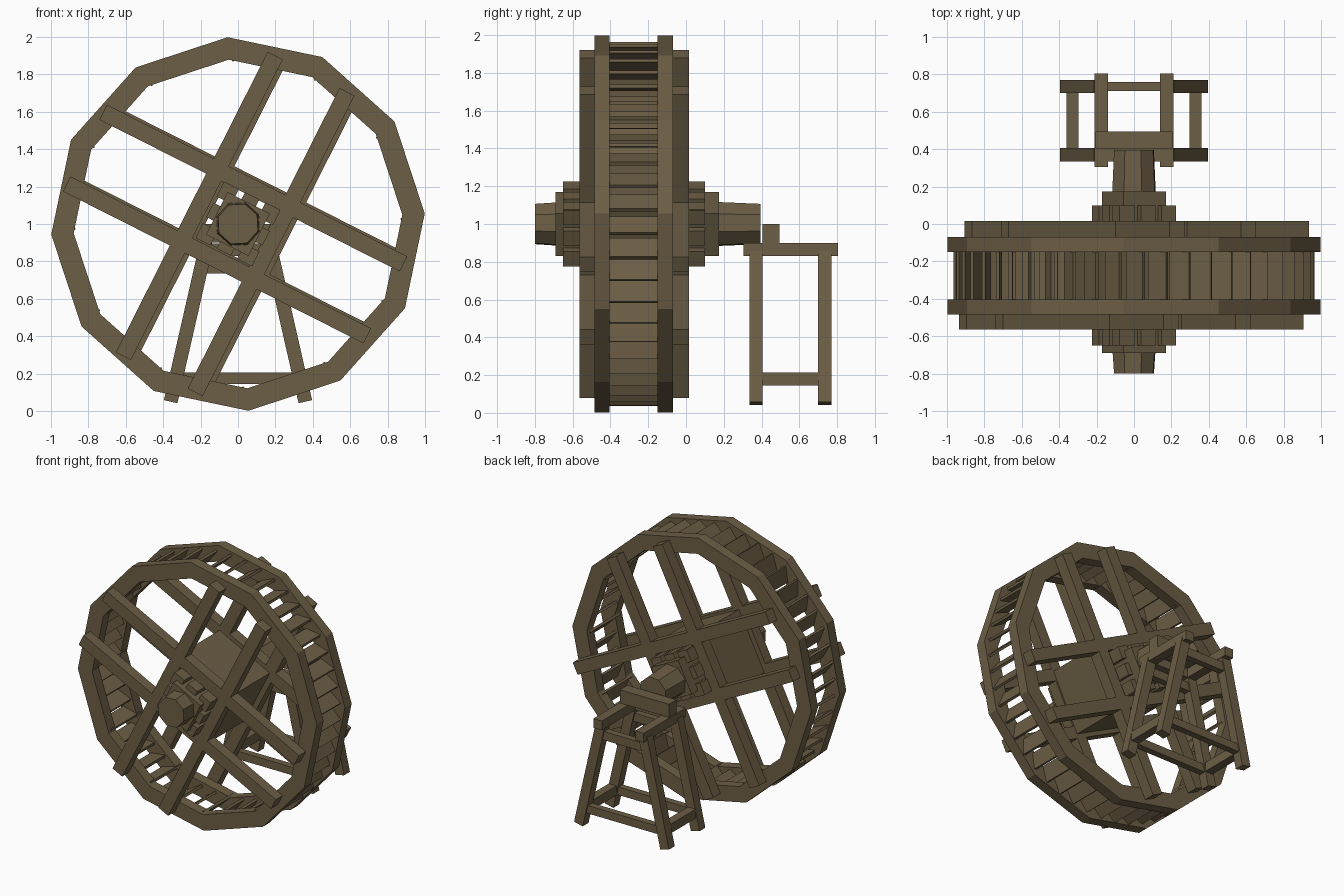
import bpy, bmesh, math
from mathutils import Matrix, Vector

cube = bpy.data.objects.get("Cube")
if cube:
    bpy.data.objects.remove(cube, do_unlink=True)


def material(name, rgb):
    m = bpy.data.materials.new(name)
    m.use_nodes = True
    m.diffuse_color = (*rgb, 1)
    m.node_tree.nodes["Principled BSDF"].inputs["Base Color"].default_value = (*rgb, 1)
    return m


WOOD = material("weathered_wood", (0.150, 0.112, 0.060))
CENTRE = Vector((0, 0, 1.0))
SPIN = math.radians(-26.8)      # turn of the spokes and hub
PHASE = math.radians(3.2)       # turn of the rims


def finish(name, bm):
    bmesh.ops.recalc_face_normals(bm, faces=bm.faces)
    mesh = bpy.data.meshes.new(name)
    bm.to_mesh(mesh)
    bm.free()
    mesh.materials.append(WOOD)
    ob = bpy.data.objects.new(name, mesh)
    bpy.context.collection.objects.link(ob)
    return ob


def add_box(bm, lo, hi, matrix=Matrix()):
    """Box between two corners, moved by a matrix."""
    lo, hi = Vector(lo), Vector(hi)
    m = matrix @ Matrix.Translation((lo + hi) / 2) @ Matrix.Diagonal((*(hi - lo), 1))
    bmesh.ops.create_cube(bm, size=1, matrix=m)


def box(name, lo, hi, matrix=Matrix()):
    bm = bmesh.new()
    add_box(bm, lo, hi, matrix)
    return finish(name, bm)


def turned(angle):
    """Frame at the axle, turned so local x points at the angle in the xz plane."""
    return Matrix.Translation(CENTRE) @ Matrix.Rotation(-angle, 4, 'Y')


def lathe(name, profile, sides, phase, closed):
    """Sweep (radius, y) points around the axle with flat sides."""
    bm = bmesh.new()
    loops = []
    for i in range(sides):
        a = phase + math.tau * i / sides
        loops.append([bm.verts.new(CENTRE + Vector((r * math.cos(a), y, r * math.sin(a))))
                      for r, y in profile])
    n = len(profile)
    for i in range(sides):
        p, q = loops[i], loops[(i + 1) % sides]
        for j in range(n if closed else n - 1):
            k = (j + 1) % n
            bm.faces.new((p[j], p[k], q[k], q[j]))
    if not closed:
        bm.faces.new([l[0] for l in loops])
        bm.faces.new([l[-1] for l in loops])
    return finish(name, bm)


# Two twelve-sided rims
for name, y0, y1 in (("front_rim", -0.485, -0.405), ("back_rim", -0.15, -0.07)):
    lathe(name, [(1.0, y0), (1.0, y1), (0.88, y1), (0.88, y0)], 12, PHASE, True)

# Slanted slats between the rims
bm = bmesh.new()
COUNT = 48
for i in range(COUNT):
    a = PHASE + math.tau * (i + 0.5) / COUNT
    m = (turned(a) @ Matrix.Translation((0.916, 0, 0))
         @ Matrix.Rotation(math.radians(45), 4, 'Y'))
    add_box(bm, (-0.06, -0.455, -0.009), (0.06, -0.10, 0.009), m)
finish("rim_slats", bm)

# Crossed pairs of spoke beams on each face
for side, y0, y1, shift in (("front", -0.565, -0.483, -0.015), ("back", -0.072, 0.015, 0.015)):
    for i in range(4):
        m = Matrix.Translation((shift, 0, 0)) @ turned(SPIN + math.pi / 2 * i)
        box(f"{side}_spoke_{i + 1}", (-0.9, y0, 0.17), (0.9, y1, 0.26), m)

# Hollow hub box and wedges packed round the axle
for i in range(4):
    m = turned(SPIN + math.pi / 2 * i)
    box(f"hub_panel_{i + 1}", (-0.235, -0.485, 0.195), (0.235, -0.07, 0.235), m)
    box(f"hub_sleeve_{i + 1}", (-0.127, -0.69, 0.085), (0.127, 0.175, 0.127), m)
    bm = bmesh.new()
    for x in (-0.122, 0, 0.122):
        add_box(bm, (x - 0.043, -0.65, 0.12), (x + 0.043, 0.10, 0.169), m)
    finish(f"hub_wedges_{i + 1}", bm)

# Eight-sided axle with tapered ends
lathe("axle", [(0.113, -0.80), (0.123, -0.66), (0.123, 0.17), (0.113, 0.395)],
      8, math.radians(22.5) + PHASE, False)

# Stand: leaning legs, side rails and rungs
ROWS = (("front", 0.335, 0.405), ("back", 0.70, 0.77))
LEAN = math.atan2(0.18, 0.79)
for side, s in (("left", 1), ("right", -1)):
    for row, y0, y1 in ROWS:
        m = Matrix.Translation((0.36 * s, 0, 0.05)) @ Matrix.Rotation(-LEAN * s, 4, 'Y')
        box(f"{row}_{side}_leg", (-0.037, y0, 0), (0.037, y1, 0.82), m)
    box(f"{side}_top_rail", (0.175 * s - 0.035, 0.305, 0.83), (0.175 * s + 0.035, 0.805, 0.90))
    box(f"{side}_rung", (0.33 * s - 0.032, 0.39, 0.145), (0.33 * s + 0.032, 0.715, 0.215))
for row, y0, y1 in ROWS:
    box(f"{row}_rung", (-0.31, y0 + 0.01, 0.145), (0.31, y1 - 0.01, 0.205))
    box(f"{row}_top_bar", (-0.19, y0 + 0.01, 0.735), (0.19, y1 - 0.01, 0.80))

# Blocks that carry the axle
box("bearing_bar", (-0.145, 0.335, 0.83), (0.145, 0.405, 0.896))
box("bearing_block", (-0.205, 0.405, 0.90), (0.205, 0.495, 1.0))
